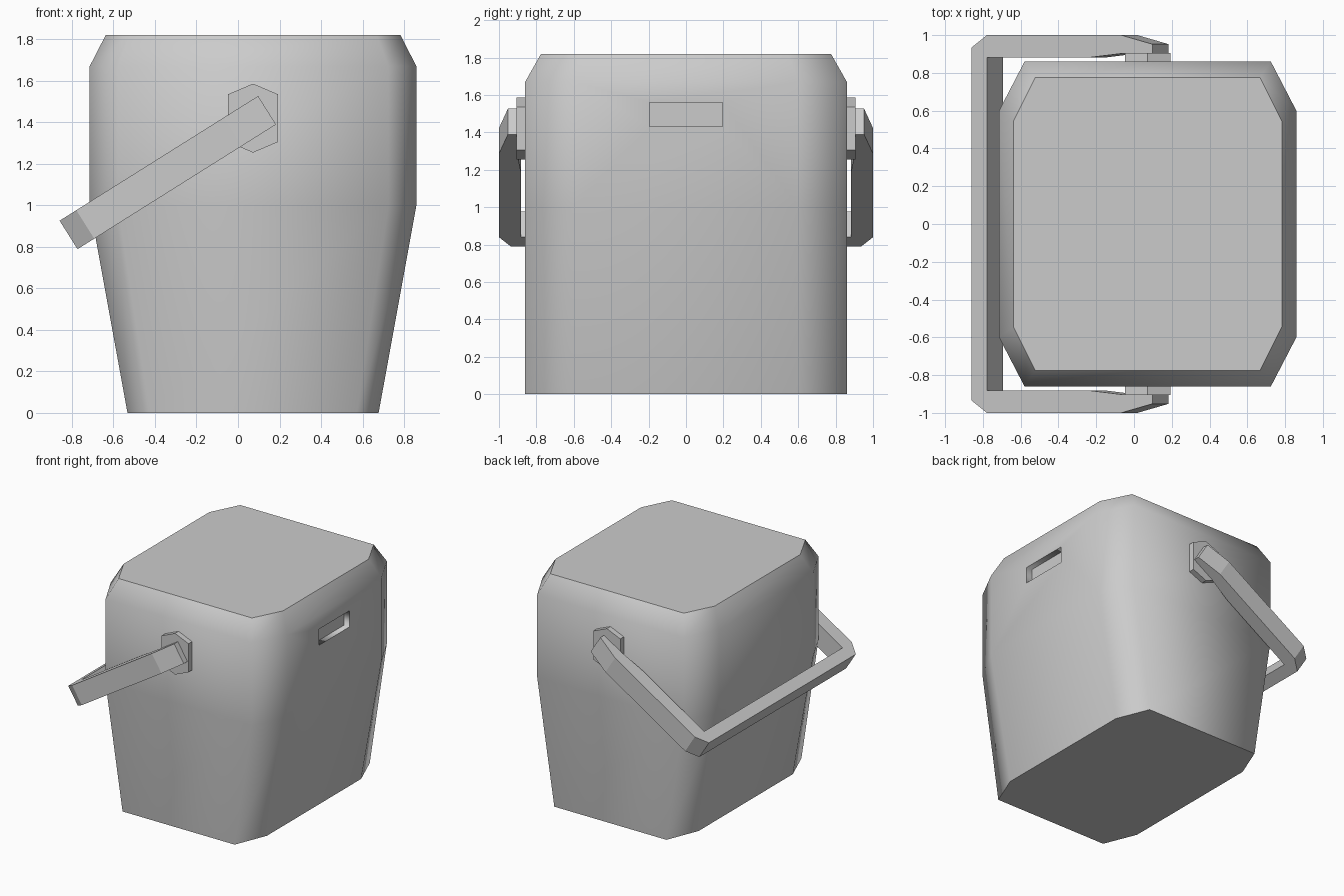
import bpy, bmesh
from mathutils import Vector

if "Cube" in bpy.data.objects:
    bpy.data.objects.remove(bpy.data.objects["Cube"])

CX = 0.0725  # body and pivot centre in x


def finish(bm, name):
    bmesh.ops.recalc_face_normals(bm, faces=bm.faces[:])
    mesh = bpy.data.meshes.new(name)
    bm.to_mesh(mesh)
    bm.free()
    obj = bpy.data.objects.new(name, mesh)
    bpy.context.collection.objects.link(obj)
    return obj


def prism(name, points, offset):
    """Extrude a flat polygon along an offset vector."""
    bm = bmesh.new()
    face = bm.faces.new([bm.verts.new(p) for p in points])
    ext = bmesh.ops.extrude_face_region(bm, geom=[face], use_keep_orig=True)
    verts = [g for g in ext["geom"] if isinstance(g, bmesh.types.BMVert)]
    bmesh.ops.translate(bm, verts=verts, vec=offset)
    return finish(bm, name)


# Body: chamfered rectangle rings (z, half x, half y, chamfer start x, chamfer start y)
rings = [(0, 0.605, 0.86, 0.50, 0.60), (1.0, 0.787, 0.86, 0.652, 0.60),
         (1.67, 0.787, 0.86, 0.652, 0.60), (1.82, 0.71, 0.775, 0.595, 0.545)]
bm = bmesh.new()
loops = []
for z, hx, hy, cx, cy in rings:
    outline = [(hx, -cy), (hx, cy), (cx, hy), (-cx, hy),
               (-hx, cy), (-hx, -cy), (-cx, -hy), (cx, -hy)]
    loops.append([bm.verts.new((CX + x, y, z)) for x, y in outline])
slot_face = None
for r, (lo, hi) in enumerate(zip(loops, loops[1:])):
    for i in range(8):
        j = (i + 1) % 8
        f = bm.faces.new((lo[i], lo[j], hi[j], hi[i]))
        if r == 1 and i == 0:
            slot_face = f
caps = [bm.faces.new(loops[0][::-1]), bm.faces.new(loops[-1])]
for f in bm.faces:
    f.smooth = True
for cap in caps:
    for e in cap.edges:
        e.smooth = False

# Recessed slot in the right face
bmesh.ops.inset_individual(bm, faces=[slot_face], thickness=0.1)
for v in slot_face.verts:
    v.co.y = 0.195 if v.co.y > 0 else -0.195
    v.co.z = 1.56 if v.co.z > 1.33 else 1.43
rim = list(slot_face.edges)
bmesh.ops.inset_individual(bm, faces=[slot_face], thickness=0.0)
for v in slot_face.verts:
    v.co.x -= 0.05
for e in rim + list(slot_face.edges):
    e.smooth = False
finish(bm, "bucket_body")

# Hexagonal pivots on front and back
hexagon = [(0, 0.166), (0.12, 0.115), (0.12, -0.115),
           (0, -0.166), (-0.12, -0.115), (-0.12, 0.115)]
for side, name in ((-1, "front_pivot"), (1, "back_pivot")):
    prism(name, [(CX + x, side * 0.85, 1.42 + z) for x, z in hexagon],
          Vector((0, side * 0.055, 0)))

# Handle: U outline in (distance from pivot end, y), laid along a tilted axis
L = 1.129
outer = [(0, 0.952), (0.195, 1.0), (L - 0.095, 1.0), (L, 0.935)]
inner = [(L - 0.095, 0.882), (0.39, 0.882), (0.19, 0.903), (0, 0.905)]


def flip(pts):
    return [(s, -y) for s, y in reversed(pts)]


axis = Vector((-0.847, 0, -0.532))
across = Vector((-0.532, 0, 0.847))
start = Vector((0.14, 0, 1.458)) - across * 0.081
outline = outer + flip(outer) + flip(inner) + inner
prism("carry_handle", [start + axis * s + Vector((0, y, 0)) for s, y in outline],
      across * 0.162)
